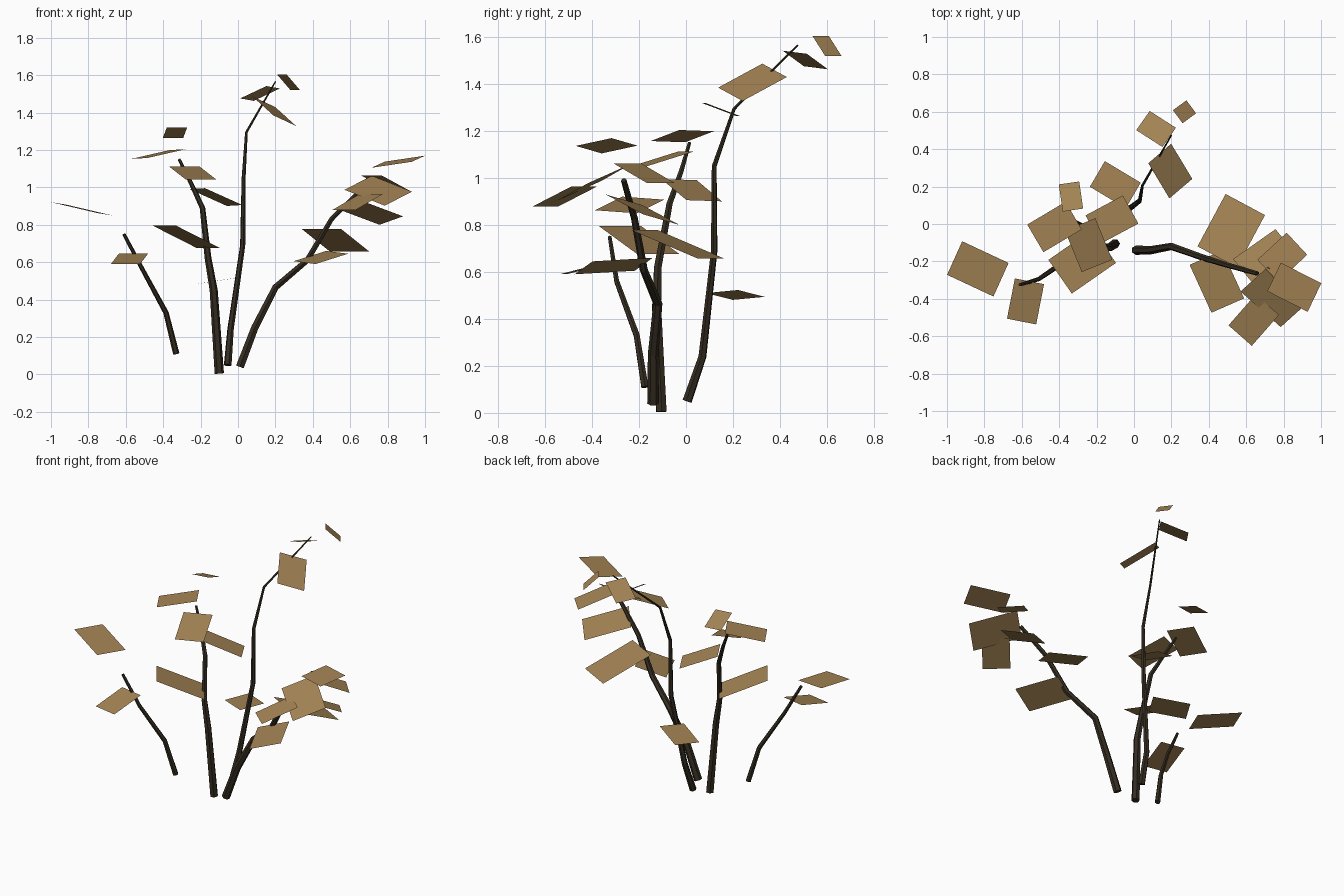
import bpy
from math import sqrt
from mathutils import Vector

ASPECT = 1.42  # leaf length / width


def material(name, rgb):
    m = bpy.data.materials.new(name)
    m.diffuse_color = (*rgb, 1)
    return m


BARK = material("bark", (0.035, 0.026, 0.015))
LEAF = material("leaf", (0.37, 0.23, 0.09))


# Stem: six-sided tapering tube along a few bend points
def stem(name, r0, r1, pts):
    cu = bpy.data.curves.new(name, 'CURVE')
    cu.dimensions = '3D'
    cu.bevel_depth = 1
    cu.bevel_resolution = 1
    cu.use_fill_caps = True
    sp = cu.splines.new('POLY')
    sp.points.add(len(pts) - 1)
    for i, (p, co) in enumerate(zip(sp.points, pts)):
        p.co = (*co, 1)
        p.radius = r0 + (r1 - r0) * i / (len(pts) - 1)
    sp.use_smooth = False
    cu.materials.append(BARK)
    bpy.context.collection.objects.link(bpy.data.objects.new(name, cu))


# Leaves: flat rectangles given by centre, long edge and rise of the short edge
def leaves(name, specs):
    verts, faces = [], []
    for centre, edge, rise in specs:
        c, u = Vector(centre), Vector(edge)
        width = u.length / ASPECT
        h = Vector((-u.y, u.x, 0)).normalized()
        k = u.normalized().cross(h)
        s = rise / (width * k.z)
        v = (h * sqrt(1 - s * s) + k * s) * width
        n = len(verts)
        verts += [c + u * a / 2 + v * b / 2
                  for a, b in ((-1, -1), (1, -1), (1, 1), (-1, 1))]
        faces.append((n, n + 1, n + 2, n + 3))
    me = bpy.data.meshes.new(name)
    me.from_pydata(verts, [], faces)
    me.materials.append(LEAF)
    bpy.context.collection.objects.link(bpy.data.objects.new(name, me))


# Short outer stem on the left
stem("left_stem", 0.017, 0.009, [
    (-0.33, -0.175, 0.11), (-0.385, -0.21, 0.33),
    (-0.51, -0.295, 0.56), (-0.61, -0.325, 0.75)])
leaves("left_leaves", [
    ((-0.835, -0.24, 0.885), (0.248, -0.116, -0.058), -0.013),
    ((-0.58, -0.414, 0.618), (0.042, 0.215, 0.055), 0)])

# Upright stem left of the middle
stem("middle_stem", 0.025, 0.008, [
    (-0.10, -0.105, 0.005), (-0.13, -0.125, 0.45), (-0.16, -0.12, 0.62),
    (-0.19, -0.07, 0.89), (-0.255, -0.02, 1.03), (-0.315, 0.015, 1.15)])
leaves("middle_leaves", [
    ((-0.337, 0.147, 1.292), (0.021, -0.145, 0.055), 0),
    ((-0.425, -0.016, 1.178), (0.205, 0.122, 0.047), -0.005),
    ((-0.277, -0.20, 0.736), (0.236, 0.164, -0.12), 0),
    ((-0.243, -0.113, 1.077), (0.09, -0.222, -0.07), 0),
    ((-0.118, 0.024, 0.948), (0.20, 0.107, -0.09), -0.005)])

# Tallest stem, bending backward
stem("tall_stem", 0.021, 0.004, [
    (-0.055, 0.005, 0.05), (-0.04, 0.07, 0.24), (0.025, 0.12, 0.69),
    (0.03, 0.12, 1.05), (0.045, 0.205, 1.295), (0.20, 0.475, 1.565)])
leaves("tall_leaves", [
    ((-0.10, 0.21, 0.502), (0.192, -0.115, 0.029), 0.013),
    ((0.194, 0.283, 1.407), (0.113, -0.188, -0.102), -0.057),
    ((0.118, 0.508, 1.502), (0.14, -0.09, 0.066), -0.013),
    ((0.27, 0.60, 1.562), (0.072, 0.053, -0.084), 0)])

# Stem leaning to the right
stem("right_stem", 0.025, 0.012, [
    (0.01, -0.14, 0.04), (0.09, -0.14, 0.25), (0.20, -0.12, 0.465),
    (0.37, -0.18, 0.61), (0.50, -0.22, 0.83), (0.66, -0.265, 0.99)])
leaves("right_leaves", [
    ((0.52, -0.036, 0.718), (0.15, 0.28, -0.12), 0),
    ((0.443, -0.308, 0.625), (0.117, -0.256, -0.015), 0.055),
    ((0.64, -0.514, 0.922), (0.145, 0.165, 0.085), 0),
    ((0.75, -0.39, 0.982), (0.215, -0.19, -0.085), 0.075),
    ((0.706, -0.185, 0.865), (0.227, 0.16, -0.085), -0.045),
    ((0.793, -0.178, 1.02), (0.156, 0.145, -0.085), 0),
    ((0.857, -0.338, 1.137), (0.216, -0.11, 0.032), 0.033)])
